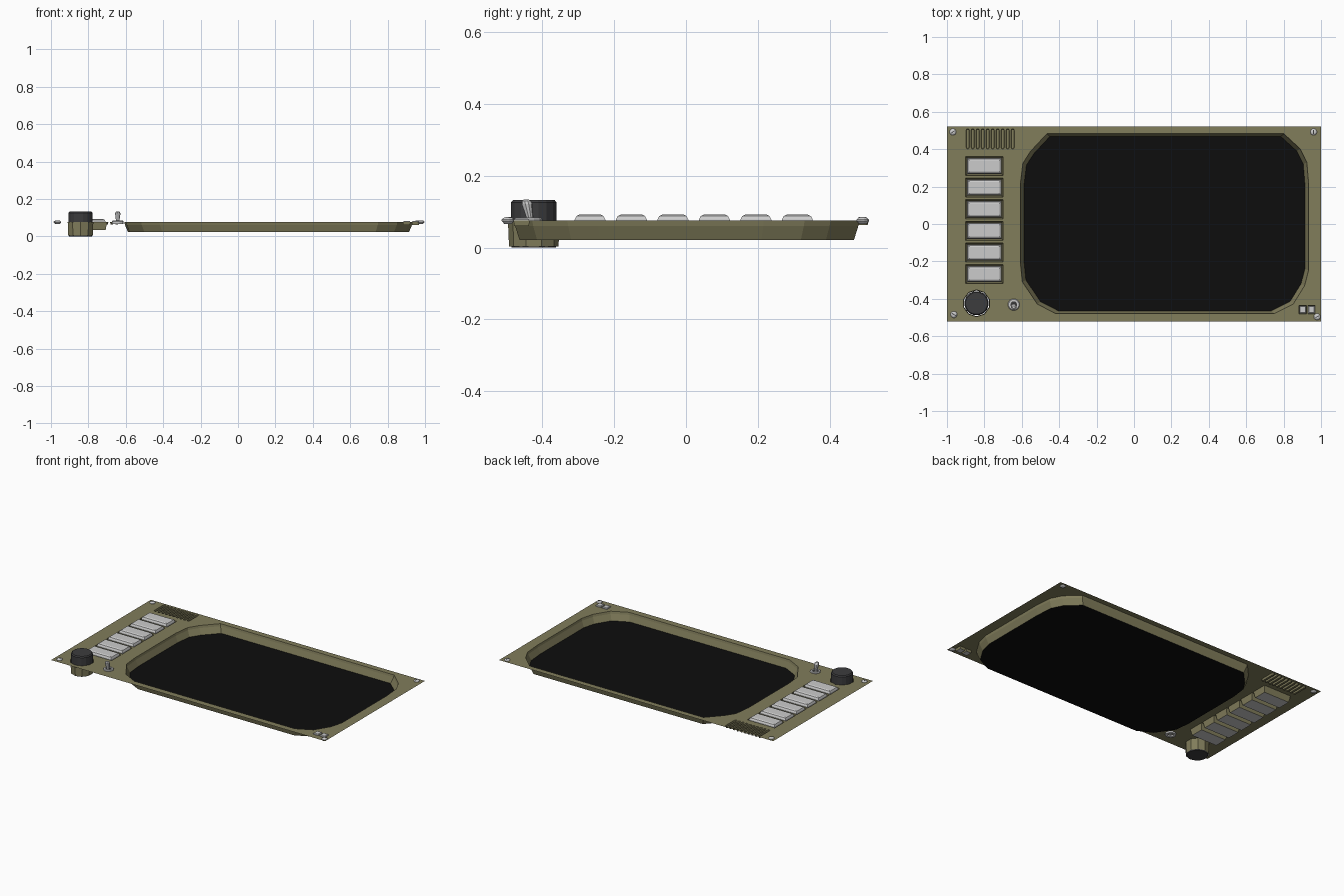
import bpy, bmesh, math
from mathutils import Matrix, Vector

if "Cube" in bpy.data.objects:
    bpy.data.objects.remove(bpy.data.objects["Cube"])

Z = 0.076  # height of the face plate


def mat(name, r, g, b):
    m = bpy.data.materials.new(name)
    m.diffuse_color = (r, g, b, 1)
    m.use_nodes = True
    m.node_tree.nodes["Principled BSDF"].inputs["Base Color"].default_value = m.diffuse_color
    return m


OLIVE = mat("olive_paint", 0.22, 0.205, 0.105)
BLACK = mat("black_glass", 0.004, 0.004, 0.004)
DARK = mat("dark_plastic", 0.045, 0.045, 0.048)


def finish(bm, name, material=None):
    me = bpy.data.meshes.new(name)
    bm.to_mesh(me)
    bm.free()
    ob = bpy.data.objects.new(name, me)
    bpy.context.collection.objects.link(ob)
    if material:
        me.materials.append(material)
    return ob


def loft(name, rings, material=None, first=False, last=False):
    """Skin a stack of (outline, z) rings; optionally cap the ends."""
    bm = bmesh.new()
    vs = [[bm.verts.new((x, y, z)) for x, y in pts] for pts, z in rings]
    for a, b in zip(vs, vs[1:]):
        n = len(a)
        for i in range(n):
            j = (i + 1) % n
            bm.faces.new((a[i], a[j], b[j], b[i]))
    if first:
        bm.faces.new(vs[0][::-1])
    if last:
        bm.faces.new(vs[-1])
    return finish(bm, name, material)


def rect(cx, cy, w, h):
    return [(cx + sx * w / 2, cy + sy * h / 2)
            for sx, sy in ((-1, -1), (1, -1), (1, 1), (-1, 1))]


def ngon(cx, cy, r, n):
    return [(cx + r * math.cos(2 * math.pi * (i + .5) / n),
             cy + r * math.sin(2 * math.pi * (i + .5) / n)) for i in range(n)]


def slot(cx, cy, w, h):
    r = w / 2
    pts = []
    for s, start in ((1, 0), (-1, math.pi)):
        for k in range(5):
            a = start + k * math.pi / 4
            pts.append((cx + r * math.cos(a), cy + s * (h / 2 - r) + r * math.sin(a)))
    return pts


holes = []

# screen basin with sloped walls, black screen at the bottom
screen = [(-.405, -.464), (.735, -.464), (.834, -.415), (.893, -.32), (.914, -.24),
          (.914, .21), (.905, .32), (.87, .39), (.785, .468),
          (-.45, .468), (-.535, .377), (-.575, .315), (-.588, .21),
          (-.588, -.2), (-.578, -.30), (-.5, -.415)]
rim = [(.163 + (x - .163) * 1.026, y * 1.032) for x, y in screen]
mid = [(.163 + (x - .163) * 1.022, y * 1.026) for x, y in screen]
holes.append(rim)
loft("screen_basin", [(rim, Z), (mid, Z - .015), (screen, .022)], OLIVE)
loft("screen_glass", [(screen, .022)], BLACK, last=True)

# push buttons in open pockets
for i in range(6):
    cx, cy = -.80, .31 - .1155 * i
    hole = rect(cx, cy, .20, .102)
    holes.append(hole)
    loft(f"button_pocket_{i}", [(hole, Z), (rect(cx, cy, .185, .086), .035)], OLIVE)
    loft(f"button_{i}", [(rect(cx, cy, .185, .086), .035), (rect(cx, cy, .185, .086), .078),
                         (rect(cx, cy, .176, .076), .088), (rect(cx, cy, .158, .06), .092)],
         first=True, last=True)

# vent slots
for i in range(10):
    cx = -.889 + .0267 * i
    hole = slot(cx, .455, .017, .108)
    holes.append(hole)
    loft(f"vent_slot_{i}", [(hole, Z), (slot(cx, .455, .013, .102), Z - .013)],
         OLIVE, last=True)

# rotary knob in its housing
kx, ky = -.842, -.424
holes.append(ngon(kx, ky, .072, 10))
loft("knob_housing", [(ngon(kx, ky, .072, 10), Z), (ngon(kx, ky, .069, 10), .004)], OLIVE)
loft("knob", [(ngon(kx, ky, .062, 16), 0), (ngon(kx, ky, .065, 16), .006),
              (ngon(kx, ky, .065, 16), .126), (ngon(kx, ky, .059, 16), .133)],
     DARK, first=True, last=True)

# indicator lights at the lower right
for i, cx in enumerate((.902, .949)):
    hole = rect(cx, -.458, .04, .045)
    holes.append(hole)
    loft(f"light_pocket_{i}", [(hole, Z), (rect(cx, -.458, .036, .041), .06)], OLIVE)
    loft(f"indicator_light_{i}", [(rect(cx, -.458, .036, .041), .06),
                                  (rect(cx, -.458, .036, .041), .079),
                                  (rect(cx, -.458, .028, .033), .083)],
         first=True, last=True)

# face plate: one thin sheet with all the openings
bm = bmesh.new()
for loop in [rect(0, 0, 2, 1.04)] + holes:
    vs = [bm.verts.new((x, y, Z)) for x, y in loop]
    for a, b in zip(vs, vs[1:] + vs[:1]):
        bm.edges.new((a, b))
bmesh.ops.triangle_fill(bm, edges=bm.edges[:], use_beauty=True, normal=(0, 0, 1))
for f in bm.faces:
    if f.normal.z < 0:
        f.normal_flip()
finish(bm, "face_plate", OLIVE)

# toggle switch: hex nut ring, dark well and leaning lever
tx, ty = -.643, -.431
loft("toggle_nut", [(ngon(tx, ty, .018, 12), .066), (ngon(tx, ty, .032, 12), .066),
                    (ngon(tx, ty, .032, 12), .080), (ngon(tx, ty, .028, 12), .084),
                    (ngon(tx, ty, .018, 12), .084), (ngon(tx, ty, .018, 12), .066)])
loft("toggle_well", [(ngon(tx, ty, .018, 12), .078)], DARK, last=True)
top = -.445
loft("toggle_lever", [(ngon(tx, ty, .008, 10), .068), (ngon(tx, ty - .004, .010, 10), .084),
                      (ngon(tx, top + .002, .015, 10), .122), (ngon(tx, top, .013, 10), .130),
                      (ngon(tx, top, .007, 10), .134)], first=True, last=True)

# corner screws: domed head with a slot bar
for i, (sx, sy) in enumerate(((-.968, .492), (.96, .492), (-.963, -.484), (.979, -.496))):
    loft(f"screw_{i}", [(ngon(sx, sy, .010, 12), .066), (ngon(sx, sy, .018, 12), .074),
                        (ngon(sx, sy, .018, 12), .078), (ngon(sx, sy, .013, 12), .083),
                        (ngon(sx, sy, .007, 12), .085)], first=True, last=True)
    bar = loft(f"screw_slot_{i}", [(rect(0, 0, .022, .004), .080), (rect(0, 0, .022, .004), .0855)],
               DARK, last=True)
    bar.location = (sx, sy, 0)
    bar.rotation_euler.z = .6 + i
